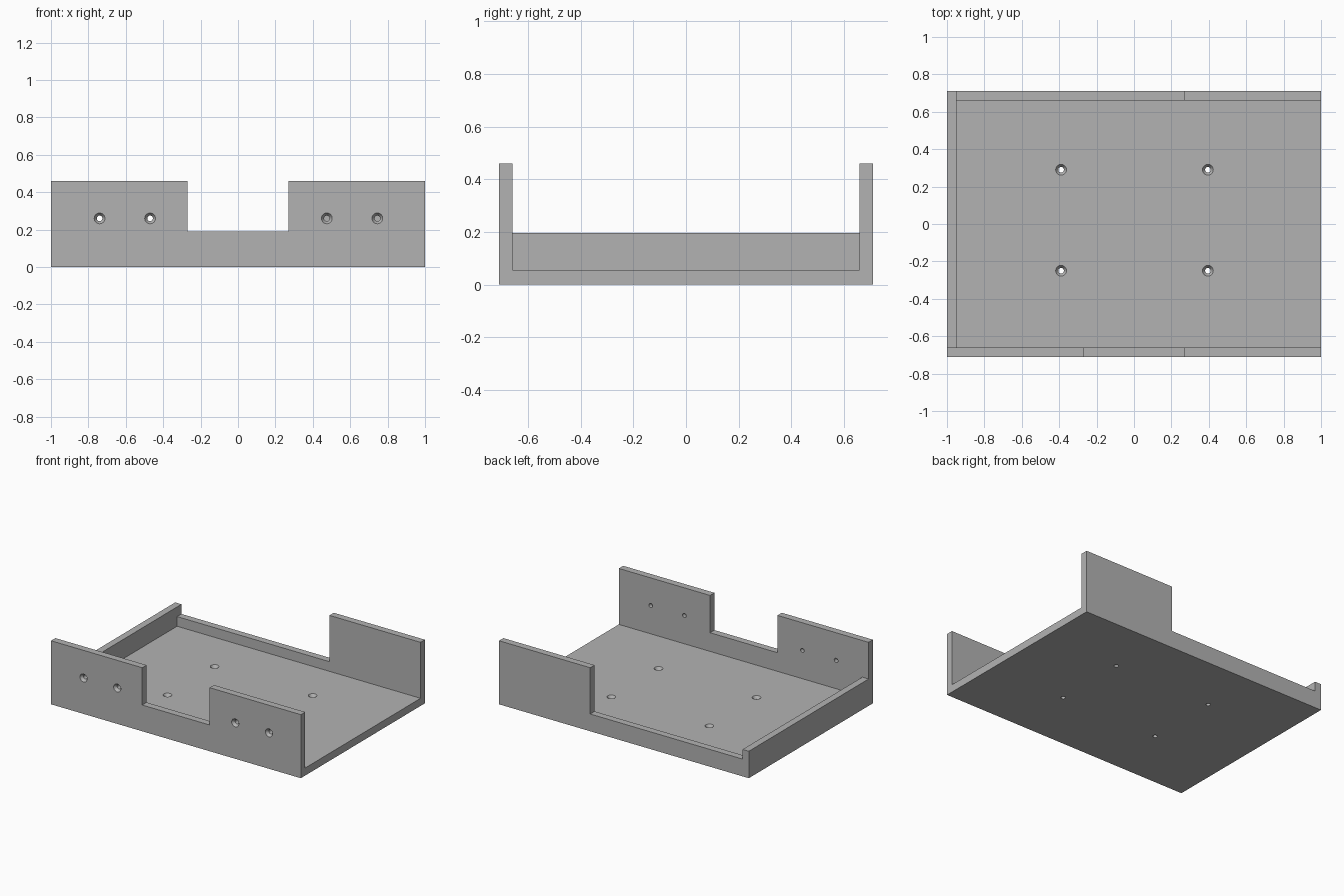
import bpy
import bmesh
from math import radians
from mathutils import Matrix, Vector

default = bpy.data.objects.get("Cube")
if default:
    bpy.data.objects.remove(default, do_unlink=True)

# Main levels and extents
X, Y, TOP = 1.0, 0.71, 0.46
FLOOR, SIDE_H, FRONT_H, BACK_H = 0.055, 0.195, 0.19, 0.125
IN_X, IN_Y = -0.95, 0.66
NOTCH = 0.27
OUT = 0.1  # how far cutters reach past the body


def make_object(name, bm):
    mesh = bpy.data.meshes.new(name)
    bm.to_mesh(mesh)
    bm.free()
    obj = bpy.data.objects.new(name, mesh)
    bpy.context.collection.objects.link(obj)
    return obj


def box(name, low, high):
    low, high = Vector(low), Vector(high)
    bm = bmesh.new()
    bmesh.ops.create_cube(bm, size=1)
    bmesh.ops.scale(bm, vec=high - low, verts=bm.verts)
    bmesh.ops.translate(bm, vec=(low + high) / 2, verts=bm.verts)
    return make_object(name, bm)


def screw_cutter(name, place, turn):
    """Countersunk screw shape: head opens at local z = 0, shank runs down."""
    big, small, depth, sides = 0.029, 0.015, 0.02, 24
    rings = []
    bm = bmesh.new()
    for r, z in ((big, depth), (big, 0), (small, -depth), (small, -OUT)):
        ring = bmesh.ops.create_circle(bm, segments=sides, radius=r,
                                       matrix=Matrix.Translation((0, 0, z)))
        rings.append(ring["verts"])
    for a, b in zip(rings, rings[1:]):
        for i in range(sides):
            j = (i + 1) % sides
            bm.faces.new((a[i], a[j], b[j], b[i]))
    bm.faces.new(rings[0])
    bm.faces.new(rings[-1])
    bmesh.ops.recalc_face_normals(bm, faces=bm.faces)
    bm.transform(Matrix.Translation(place) @ Matrix.Rotation(turn, 4, "X"))
    return make_object(name, bm)


# Solid block that becomes the tray
tray = box("tray", (-X, -Y, 0), (X, Y, TOP))
high = TOP + OUT

# Interior, open at the left end, and the lowered wall sections
cutters = [
    box("interior_cutter", (IN_X, -IN_Y, FLOOR), (X + OUT, IN_Y, high)),
    box("side_cutter", (-X - OUT, -IN_Y, SIDE_H), (IN_X, Y + OUT, high)),
    box("front_notch_cutter", (-NOTCH, -Y - OUT, FRONT_H), (NOTCH, -IN_Y + 0.02, high)),
    box("back_notch_cutter", (IN_X, IN_Y - 0.02, BACK_H), (NOTCH, Y + OUT, high)),
]

# Screw holes through the floor and the front wall
for x in (-0.39, 0.395):
    for y in (-0.25, 0.29):
        cutters.append(screw_cutter("floor_hole_cutter", (x, y, FLOOR), 0))
for x in (-0.74, -0.47, 0.475, 0.745):
    cutters.append(screw_cutter("front_hole_cutter", (x, -Y, 0.26), radians(90)))

# Carve everything, then drop the cutters
bpy.ops.object.select_all(action="DESELECT")
tray.select_set(True)
bpy.context.view_layer.objects.active = tray
for cutter in cutters:
    cutter.hide_render = True
    cut = tray.modifiers.new("cut", "BOOLEAN")
    cut.operation = "DIFFERENCE"
    cut.solver = "EXACT"
    cut.object = cutter
    bpy.ops.object.modifier_apply(modifier=cut.name)
    bpy.data.objects.remove(cutter, do_unlink=True)

# Single grey finish
grey = bpy.data.materials.new("plain grey")
grey.use_nodes = True
colour = (0.45, 0.45, 0.45, 1)
grey.diffuse_color = colour
grey.node_tree.nodes["Principled BSDF"].inputs["Base Color"].default_value = colour
tray.data.materials.clear()
tray.data.materials.append(grey)
bpy.ops.object.shade_smooth_by_angle(angle=radians(30))
